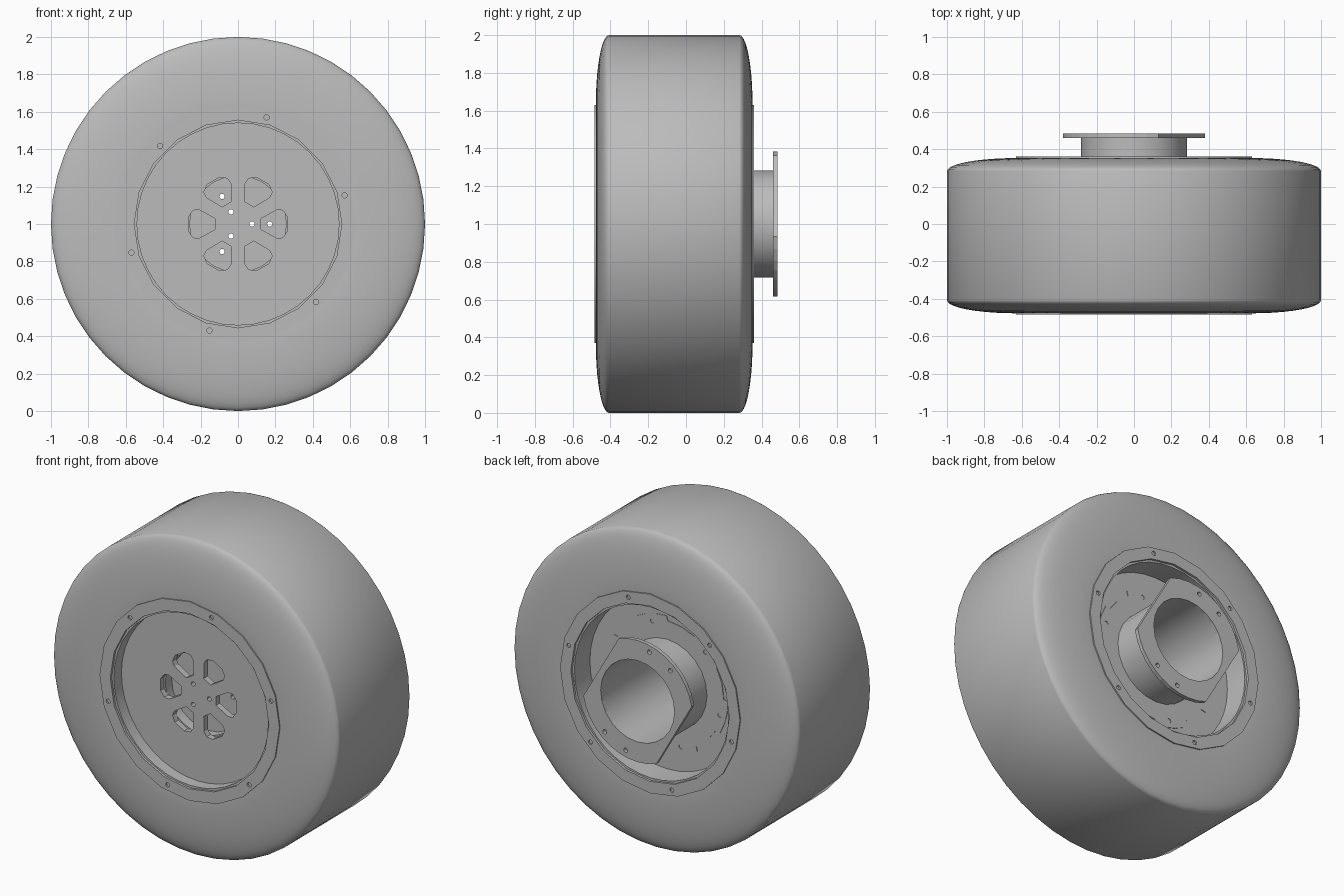
import bpy, bmesh, math
from math import cos, sin, radians, sqrt, tau

if "Cube" in bpy.data.objects:
    bpy.data.objects.remove(bpy.data.objects["Cube"])

grey = bpy.data.materials.new("plain grey")
grey.use_nodes = True
grey.diffuse_color = (0.5, 0.5, 0.5, 1)
grey.node_tree.nodes["Principled BSDF"].inputs["Base Color"].default_value = (0.5, 0.5, 0.5, 1)

AXLE_Z = 1.0
MID = -0.0625   # middle plane of the tyre


def finish(name, bm):
    bmesh.ops.recalc_face_normals(bm, faces=bm.faces[:])
    mesh = bpy.data.meshes.new(name)
    bm.to_mesh(mesh)
    bm.free()
    mesh.materials.append(grey)
    ob = bpy.data.objects.new(name, mesh)
    bpy.context.collection.objects.link(ob)
    return ob


def smooth(ob):
    bpy.ops.object.select_all(action='DESELECT')
    ob.select_set(True)
    bpy.context.view_layer.objects.active = ob
    bpy.ops.object.shade_smooth_by_angle(angle=radians(30))


def lathe(name, profile, segs):
    """Turn a closed (radius, y) profile around the axle."""
    bm = bmesh.new()
    rings = [[bm.verts.new((r * cos(tau * i / segs), y, AXLE_Z + r * sin(tau * i / segs)))
              for r, y in profile] for i in range(segs)]
    n = len(profile)
    for i in range(segs):
        a, b = rings[i], rings[(i + 1) % segs]
        for j in range(n):
            k = (j + 1) % n
            bm.faces.new((a[j], a[k], b[k], b[j]))
    ob = finish(name, bm)
    smooth(ob)
    return ob


def prism(name, outlines, y0, y1):
    """Extrude flat (x, z) outlines along the axle."""
    bm = bmesh.new()
    for pts in outlines:
        a = [bm.verts.new((x, y0, AXLE_Z + z)) for x, z in pts]
        b = [bm.verts.new((x, y1, AXLE_Z + z)) for x, z in pts]
        bm.faces.new(a)
        bm.faces.new(b[::-1])
        for i in range(len(pts)):
            j = (i + 1) % len(pts)
            bm.faces.new((a[i], a[j], b[j], b[i]))
    return finish(name, bm)


def polar(r, deg):
    return (r * cos(radians(deg)), r * sin(radians(deg)))


def circle(r, centre=(0, 0), n=12):
    return [(centre[0] + r * cos(tau * i / n), centre[1] + r * sin(tau * i / n)) for i in range(n)]


def holes(r, angles, size=0.014):
    return [circle(size, polar(r, a)) for a in angles]


def cut(ob, outlines, y0, y1):
    cutter = prism(ob.name + "_cutter", outlines, y0, y1)
    cutter.hide_render = True
    cutter.hide_viewport = True
    mod = ob.modifiers.new("holes", 'BOOLEAN')
    mod.operation = 'DIFFERENCE'
    mod.solver = 'EXACT'
    mod.object = cutter


# Tyre with elliptical shoulders
shoulder = []
for i in range(11):
    t = radians(9 * i)
    shoulder.append((0.63 + 0.37 * cos(t), 0.345 + 0.07 * sin(t)))
half = shoulder + [(0.56, 0.41)]
tyre = [(r, MID + w) for r, w in half] + [(r, MID - w) for r, w in reversed(half)]
lathe("tyre", tyre, 48)

# Rim barrel, stepped just inside each ring
lathe("rim_barrel", [(0.57, -0.47), (0.54, -0.47), (0.54, 0.345), (0.57, 0.345)], 40)

# Bolted clamp rings on both sides
ring_bolts = [15 + 60 * i for i in range(6)]
for name, y0, y1 in (("front_ring", -0.485, -0.465), ("back_ring", 0.34, 0.36)):
    ring = lathe(name, [(0.63, y0), (0.63, y1), (0.555, y1), (0.555, y0)], 20)
    cut(ring, holes(0.59, ring_bolts), y0 - 0.02, y1 + 0.02)

# Front disc with six tapered windows and three small holes
windows = []
for i in range(6):
    a = 60 * i
    windows.append([polar(0.125, a - 13), polar(0.22, a - 20), polar(0.25, a - 17),
                    polar(0.268, a - 8), polar(0.268, a + 8), polar(0.25, a + 17),
                    polar(0.22, a + 20), polar(0.125, a + 13)])
thirds = [0, 120, 240]
front_disc = prism("front_disc", [circle(0.545, n=40)], -0.395, -0.355)
cut(front_disc, windows + holes(0.075, thirds), -0.45, -0.3)

# Inner plate behind the windows
inner_plate = prism("inner_plate", [circle(0.27, n=24)], -0.295, -0.255)
cut(inner_plate, holes(0.075, thirds) + holes(0.17, thirds), -0.35, -0.2)

# Back disc around the hub
back_disc = lathe("back_disc", [(0.545, 0.15), (0.545, 0.19), (0.27, 0.19), (0.27, 0.15)], 40)

# Lobed plate on the back disc
lobes = []
for i in range(6):
    a = 60 * i + 15
    lobes += [polar(0.43, a + d) for d in (-15, -5, 5, 15)]
    lobes += [polar(0.40, a + d) for d in (16, 30, 44)]
lobed_plate = prism("lobed_plate", [lobes], 0.185, 0.194)
cut(lobed_plate, [circle(0.275, n=24)] + holes(0.385, ring_bolts), 0.1, 0.3)

# Hub tube
lathe("hub_tube", [(0.283, -0.36), (0.283, 0.465), (0.258, 0.465), (0.258, -0.36)], 24)

# Mounting flange: a round plate with two flats
arc = [70 + 10 * i for i in range(11)]
outline = [polar(0.385, a) for a in arc] + [polar(0.385, a + 180) for a in arc]
flange = prism("mounting_flange", [outline], 0.46, 0.485)
cut(flange, [circle(0.258, n=24)] + holes(0.343, [104, 132, 284, 312]), 0.4, 0.55)
